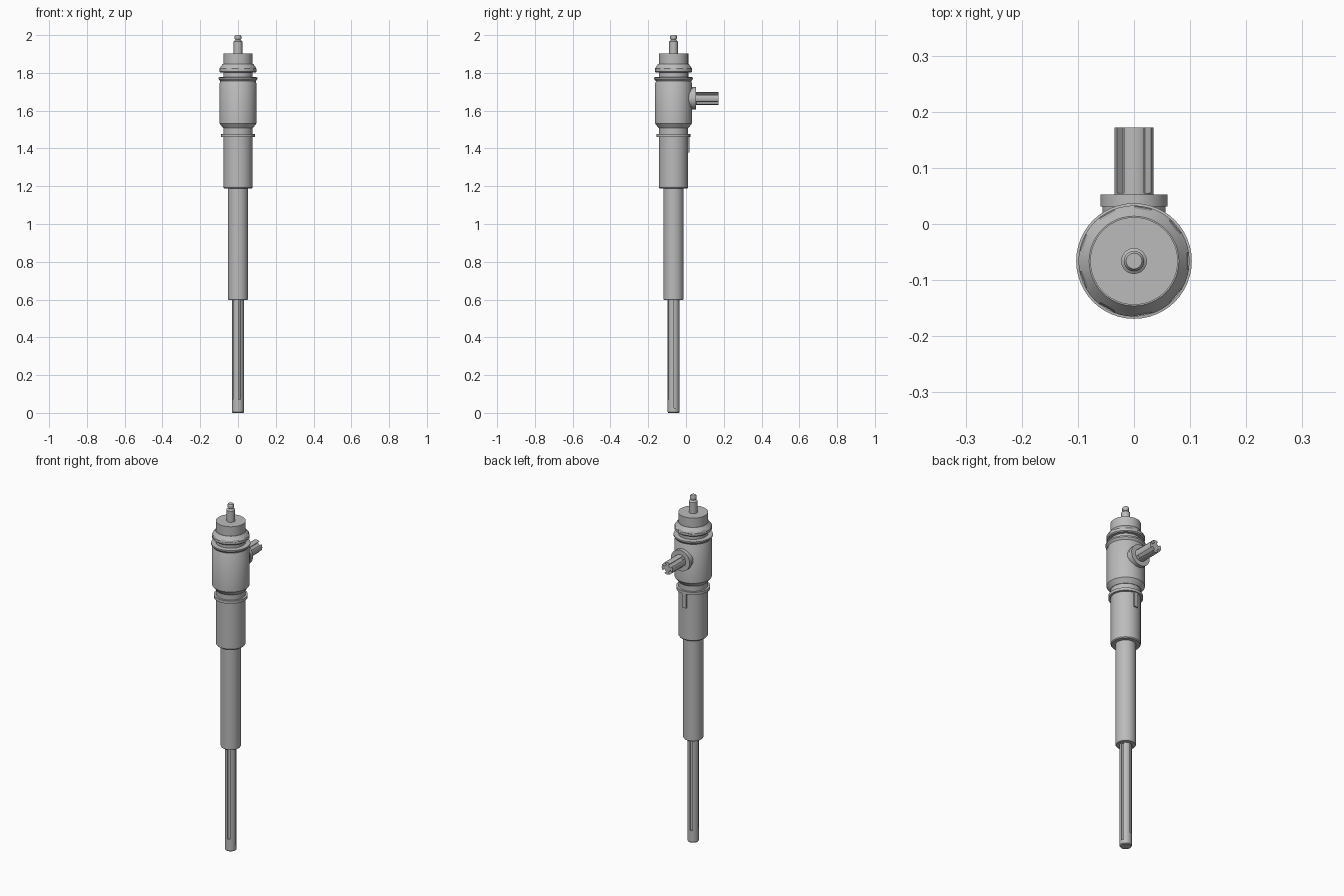
import bpy
import bmesh
from math import sin, cos, pi, radians
from mathutils import Matrix, Vector

cube = bpy.data.objects.get("Cube")
if cube:
    bpy.data.objects.remove(cube)

AXIS = Vector((0, -0.066, 0))   # main axis of the tool
PORT_Z = 1.665                  # height of the rear drive port

grey = bpy.data.materials.new("plain grey")
grey.use_nodes = True
grey.diffuse_color = (0.5, 0.5, 0.5, 1)
grey.node_tree.nodes["Principled BSDF"].inputs["Base Color"].default_value = (0.5, 0.5, 0.5, 1)


def finish(name, bm, smooth=True):
    bmesh.ops.recalc_face_normals(bm, faces=bm.faces)
    mesh = bpy.data.meshes.new(name)
    bm.to_mesh(mesh)
    bm.free()
    obj = bpy.data.objects.new(name, mesh)
    bpy.context.collection.objects.link(obj)
    mesh.materials.append(grey)
    if smooth:
        bpy.ops.object.select_all(action='DESELECT')
        obj.select_set(True)
        bpy.context.view_layer.objects.active = obj
        bpy.ops.object.shade_smooth_by_angle(angle=radians(30))
    return obj


def lathe(name, profile, place=Matrix.Translation(AXIS), sides=48):
    """Closed solid of revolution from (radius, height) pairs."""
    bm = bmesh.new()
    rings = [[bm.verts.new(place @ Vector((r * cos(2 * pi * i / sides), r * sin(2 * pi * i / sides), z)))
              for i in range(sides)] for r, z in profile]
    for low, high in zip(rings, rings[1:]):
        for i in range(sides):
            j = (i + 1) % sides
            bm.faces.new((low[i], low[j], high[j], high[i]))
    bm.faces.new(rings[0][::-1])
    bm.faces.new(rings[-1])
    return finish(name, bm)


def add_box(bm, size, place):
    bmesh.ops.create_cube(bm, size=1, matrix=place @ Matrix.Diagonal((*size, 1)))


def cut(target, cutter):
    cutter.hide_render = True
    cutter.hide_viewport = True
    cutter.display_type = 'WIRE'
    mod = target.modifiers.new("cut", 'BOOLEAN')
    mod.operation = 'DIFFERENCE'
    mod.solver = 'EXACT'
    mod.object = cutter


def spin(angle):
    return Matrix.Translation(AXIS) @ Matrix.Rotation(radians(angle), 4, 'Z')


# Slotted lower shaft
shaft = lathe("lower_shaft", [(0.028, 0), (0.031, 0.004), (0.031, 0.61)])
bm = bmesh.new()
for angle in (-75, 15, 105, 195):
    bottom = 0.025 if angle == 15 else 0.07
    add_box(bm, (0.02, 0.012, 0.7),
            spin(angle) @ Matrix.Translation((0.033, 0, bottom + 0.35)))
cut(shaft, finish("shaft_slot_cutter", bm, False))

# Stepped sleeves
lathe("middle_sleeve", [(0.05, 0.597), (0.053, 0.602), (0.053, 1.2)])
lathe("upper_sleeve", [(0.073, 1.188), (0.077, 1.193), (0.077, 1.52)])
lathe("sleeve_collar", [(0.089, 1.461), (0.089, 1.477)])

# Main body and rim
lathe("main_body", [(0.079, 1.508), (0.098, 1.533), (0.098, 1.745), (0.094, 1.752), (0.094, 1.758)])
lathe("body_rim", [(0.09, 1.752), (0.103, 1.768), (0.103, 1.776), (0.09, 1.778)])
lathe("neck", [(0.078, 1.77), (0.078, 1.82)])

# Notched adjusting ring
ring = lathe("notched_ring", [(0.094, 1.803), (0.099, 1.808), (0.099, 1.823), (0.08, 1.848), (0.076, 1.848)])
bm = bmesh.new()
for i in range(9):
    add_box(bm, (0.04, 0.03, 0.06),
            spin(i * 40) @ Matrix.Translation((0.108, 0, 1.851)) @ Matrix.Rotation(radians(-15), 4, 'Y'))
cut(ring, finish("notch_cutter", bm, False))

# Cap and nozzle
lathe("cap", [(0.078, 1.815), (0.078, 1.902)])
lathe("nozzle", [(0.023, 1.9), (0.023, 1.966), (0.018, 1.969), (0.014, 1.975),
                 (0.018, 1.981), (0.018, 1.994), (0.014, 2.0)], sides=32)

# Rear drive port
port = Matrix.Translation((0, AXIS.y, PORT_Z)) @ Matrix.Rotation(-pi / 2, 4, 'X')
lathe("port_boss", [(0.056, 0.04), (0.056, 0.1)], port)
lathe("port_flange", [(0.06, 0.097), (0.06, 0.119)], port)

# Four-lobed drive stub
stub = lathe("drive_stub", [(0.035, 0.115), (0.035, 0.238)], port)
bm = bmesh.new()
for i in range(4):
    add_box(bm, (0.03, 0.018, 0.3),
            port @ Matrix.Rotation(radians(45 + 90 * i), 4, 'Z') @ Matrix.Translation((0.034, 0, 0.271)))
cut(stub, finish("stub_slot_cutter", bm, False))

# Key on the back of the sleeve
bm = bmesh.new()
add_box(bm, (0.024, 0.03, 0.085), Matrix.Translation((0, 0.003, 1.42)))
finish("sleeve_key", bm, False)
